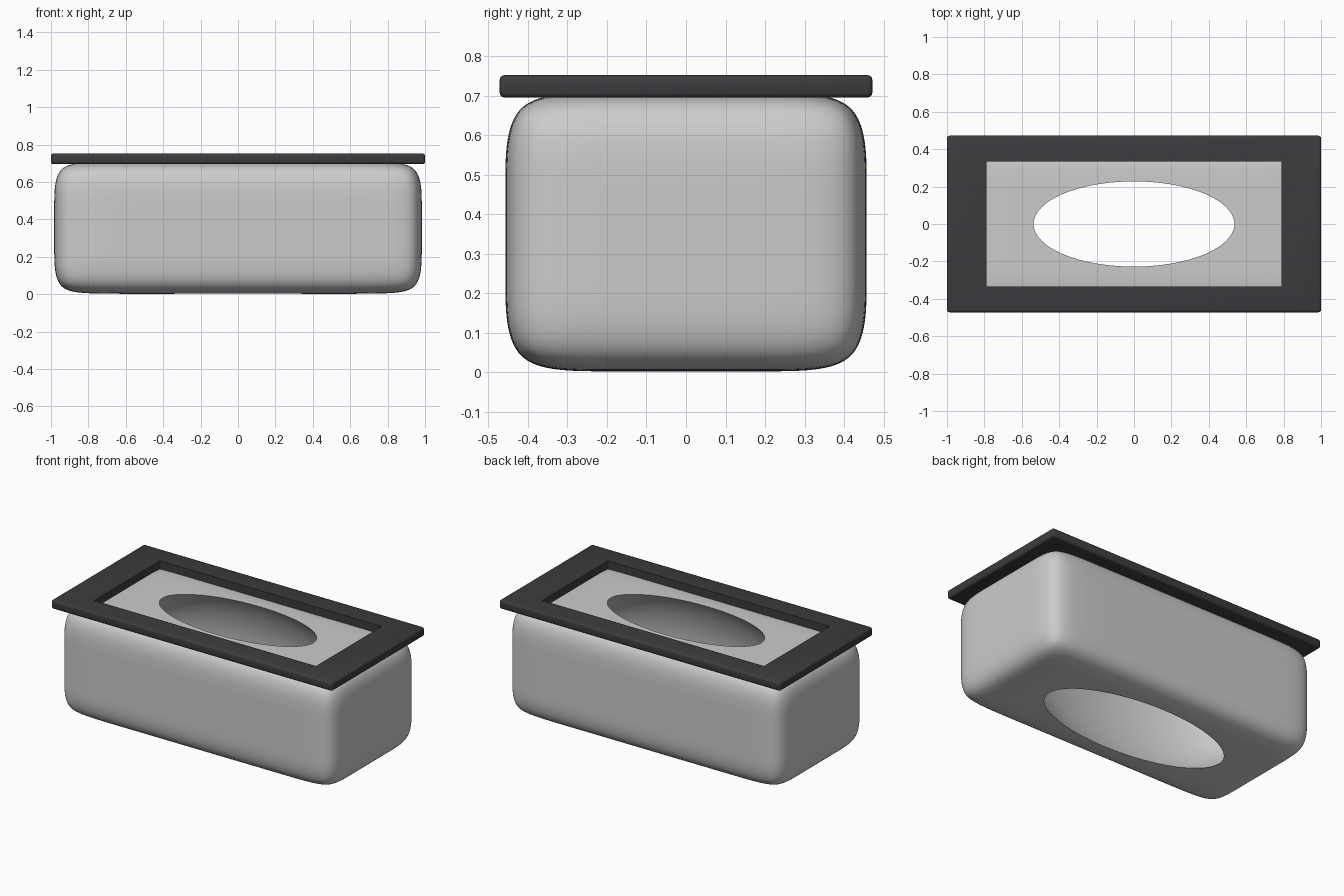
import bpy, bmesh, math
from mathutils import Vector

if "Cube" in bpy.data.objects:
    bpy.data.objects.remove(bpy.data.objects["Cube"])


def box(name, size, z0, loop=0):
    """Box standing on z0; loop adds support loops at that distance from each edge."""
    bm = bmesh.new()
    bmesh.ops.create_cube(bm, size=1)
    bmesh.ops.scale(bm, vec=size, verts=bm.verts)
    if loop:
        for axis in range(3):
            for sign in (-1, 1):
                n = Vector((0, 0, 0))
                n[axis] = 1
                bmesh.ops.bisect_plane(bm, geom=bm.verts[:] + bm.edges[:] + bm.faces[:],
                                       plane_co=n * sign * (size[axis] / 2 - loop), plane_no=n)
    bmesh.ops.translate(bm, vec=(0, 0, z0 + size[2] / 2), verts=bm.verts)
    mesh = bpy.data.meshes.new(name)
    bm.to_mesh(mesh)
    bm.free()
    ob = bpy.data.objects.new(name, mesh)
    bpy.context.collection.objects.link(ob)
    return ob


def cut(ob, cutter):
    mod = ob.modifiers.new("cut", 'BOOLEAN')
    mod.operation = 'DIFFERENCE'
    mod.solver = 'EXACT'
    mod.object = cutter


def finish(ob, cutter):
    """Apply modifiers, drop the cutter and smooth the surface."""
    bpy.ops.object.select_all(action='DESELECT')
    bpy.context.view_layer.objects.active = ob
    ob.select_set(True)
    for mod in list(ob.modifiers):
        bpy.ops.object.modifier_apply(modifier=mod.name)
    bpy.data.objects.remove(cutter)
    bpy.ops.object.shade_smooth_by_angle(angle=math.radians(30))


# Soft rounded body, hollowed by an ellipsoid that opens at the top and bottom
body = box("body", (1.965, 0.915, 0.705), 0.002, loop=0.24)
sub = body.modifiers.new("round", 'SUBSURF')
sub.levels = sub.render_levels = 4
R, c, h = 0.8, 0.321, 0.521
bpy.ops.mesh.primitive_uv_sphere_add(segments=96, ring_count=48, radius=1, location=(0, 0, c))
oval = bpy.context.object
oval.name = "oval_cutter"
oval.scale = (R, R * 0.424, h)
oval.hide_render = True
cut(body, oval)
finish(body, oval)

# Dark rectangular frame around the top
frame = box("top_frame", (2.0, 0.944, 0.057), 0.695)
bev = frame.modifiers.new("soft_edges", 'BEVEL')
bev.width = 0.013
bev.segments = 3
window = box("window_cutter", (1.578, 0.668, 0.4), 0.5)
window.hide_render = True
cut(frame, window)
finish(frame, window)

mat = bpy.data.materials.new("dark_frame")
mat.diffuse_color = (0.045, 0.045, 0.05, 1)
mat.use_nodes = True
mat.node_tree.nodes["Principled BSDF"].inputs["Base Color"].default_value = mat.diffuse_color
frame.data.materials.clear()
frame.data.materials.append(mat)
